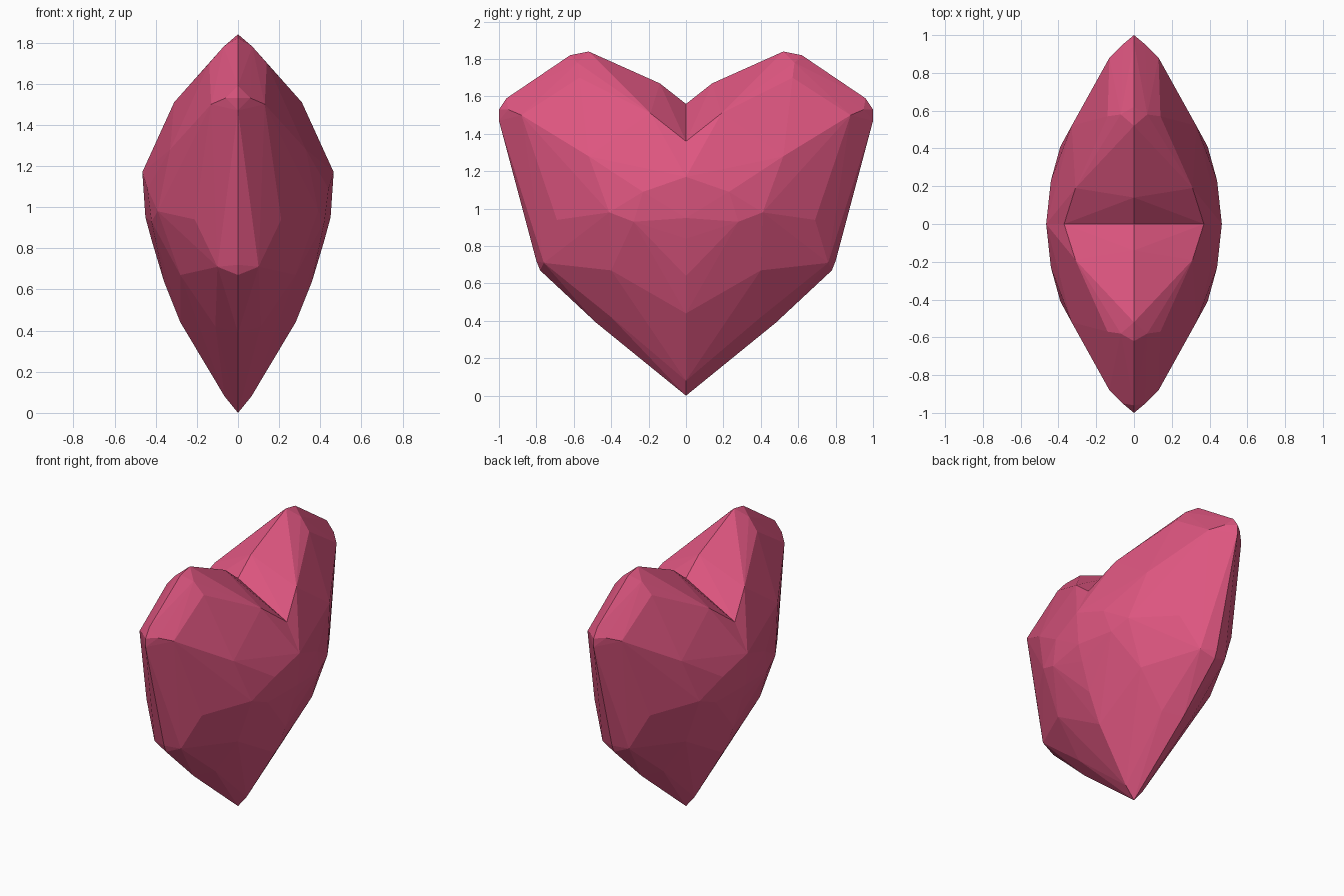
import bpy, bmesh

if "Cube" in bpy.data.objects:
    bpy.data.objects.remove(bpy.data.objects["Cube"])

# Single flat colour
pink = bpy.data.materials.new("rose pink")
pink.diffuse_color = (0.73, 0.093, 0.216, 1)
pink.use_nodes = True
pink.node_tree.nodes["Principled BSDF"].inputs["Base Color"].default_value = pink.diffuse_color

# Rim outline of one lobe (y, z), lying on x = 0
rim = [(0, 0), (0.48, 0.39), (0.78, 0.67), (0.80, 0.72), (1.0, 1.47), (1.0, 1.53),
       (0.96, 1.59), (0.62, 1.82), (0.52, 1.84), (0.14, 1.67), (0, 1.56)]

# Middle profile (x, z), lying on y = 0
middle = [(0.065, 0.08), (0.13, 0.19), (0.28, 0.44), (0.36, 0.64), (0.42, 0.84),
          (0.45, 0.95), (0.465, 1.17), (0.37, 1.36)]

# Facet corners on the lobe's cheek (x, y, z)
cheek = [(0.31, 0.19, 1.51), (0.14, 0.57, 1.70), (0.07, 0.58, 1.78), (0.13, 0.88, 1.50),
         (0.06, 0.95, 1.53), (0.33, 0.52, 1.28), (0.44, 0.23, 1.09), (0.39, 0.41, 0.98),
         (0.42, 0.28, 0.93), (0.40, 0.20, 0.84), (0.21, 0.69, 0.94), (0.28, 0.40, 0.67),
         (0.10, 0.76, 0.71), (0.11, 0.40, 0.42)]

# One faceted lobe: convex skin over the points, both sides of the rim
bm = bmesh.new()
for y, z in rim:
    bm.verts.new((0, y, z))
for s in (-1, 1):
    for x, z in middle:
        bm.verts.new((s * x, 0, z))
    for x, y, z in cheek:
        bm.verts.new((s * x, y, z))
bmesh.ops.convex_hull(bm, input=bm.verts[:])
bmesh.ops.recalc_face_normals(bm, faces=bm.faces[:])

# Open the lobe on the centre plane so the halves join
inner = [f for f in bm.faces if all(abs(v.co.y) < 1e-4 for v in f.verts)]
bmesh.ops.delete(bm, geom=inner, context='FACES')
bmesh.ops.delete(bm, geom=[v for v in bm.verts if not v.link_faces], context='VERTS')

mesh = bpy.data.meshes.new("heart")
bm.to_mesh(mesh)
bm.free()
mesh.materials.append(pink)
heart = bpy.data.objects.new("heart", mesh)
bpy.context.collection.objects.link(heart)

# Second lobe
mirror = heart.modifiers.new("second lobe", 'MIRROR')
mirror.use_axis = (False, True, False)
mirror.use_clip = True
mirror.merge_threshold = 0.001
